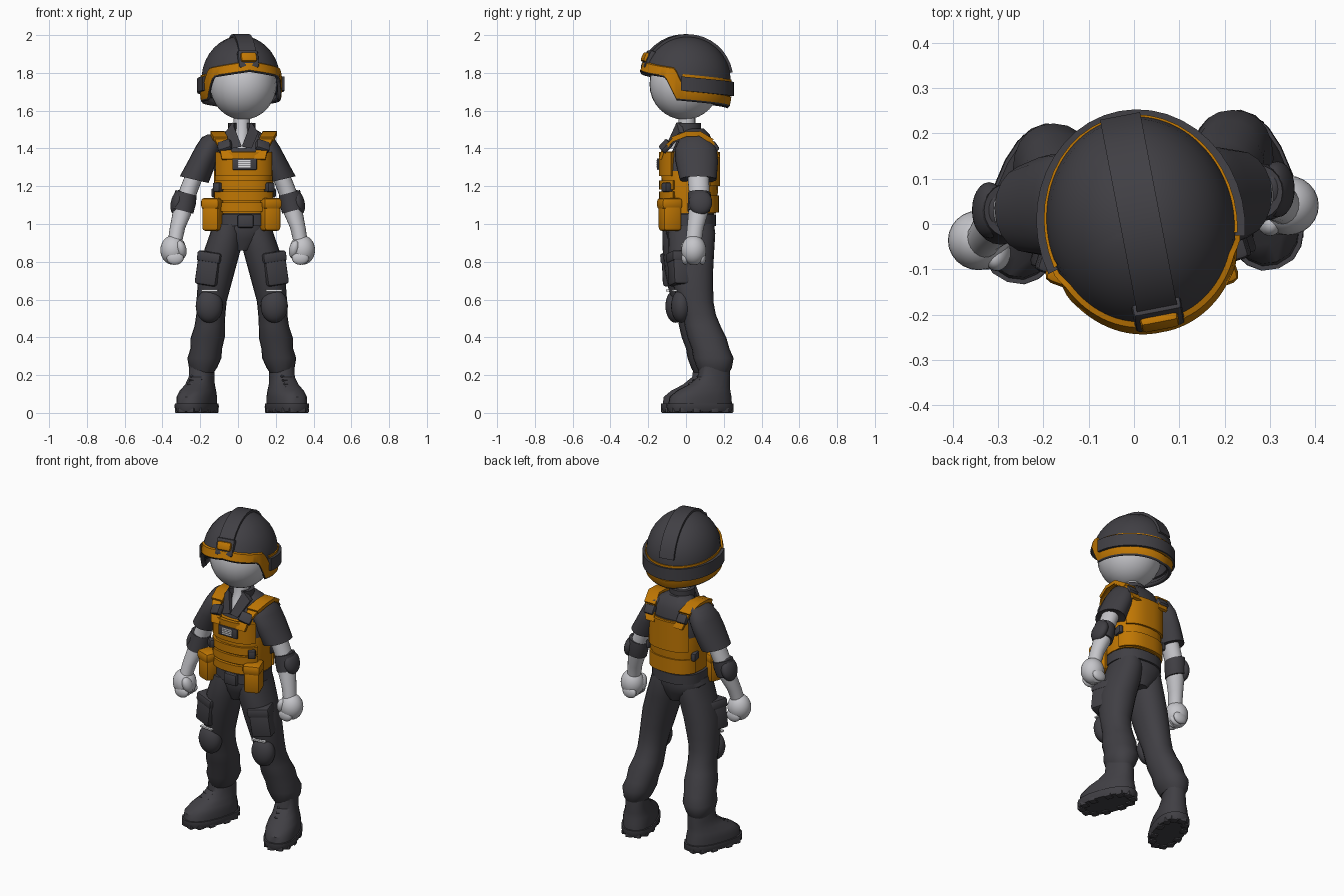
import bpy, bmesh
from math import sin, cos, asin, pi, radians, sqrt, copysign
from mathutils import Matrix, Vector, Euler

if "Cube" in bpy.data.objects:
    bpy.data.objects.remove(bpy.data.objects["Cube"])


def material(name, rgb):
    m = bpy.data.materials.new(name)
    m.use_nodes = True
    m.diffuse_color = (*rgb, 1)
    bsdf = next(n for n in m.node_tree.nodes if n.type == 'BSDF_PRINCIPLED')
    bsdf.inputs["Base Color"].default_value = (*rgb, 1)
    bsdf.inputs["Roughness"].default_value = 0.8
    return m


DARK = material("charcoal", (.052, .05, .058))
ORANGE = material("orange", (.53, .185, .001))
LIGHT = material("light_grey", (.56, .56, .59))
WHITE = material("white", (.8, .8, .82))
parts = []


def finish(name, bm, *mats):
    bmesh.ops.recalc_face_normals(bm, faces=bm.faces)
    mesh = bpy.data.meshes.new(name)
    bm.to_mesh(mesh)
    bm.free()
    for m in mats:
        mesh.materials.append(m)
    obj = bpy.data.objects.new(name, mesh)
    bpy.context.collection.objects.link(obj)
    parts.append(obj)
    return obj


def skin(name, mats, rows):
    """Join closed loops of points into a capped tube."""
    bm = bmesh.new()
    loops = [[bm.verts.new(p) for p in row] for row in rows]
    n = len(loops[0])
    for a, b in zip(loops, loops[1:]):
        for i in range(n):
            j = (i + 1) % n
            bm.faces.new((a[i], a[j], b[j], b[i]))
    bm.faces.new(loops[0])
    bm.faces.new(loops[-1])
    return finish(name, bm, *mats)


def unit(a, p):
    u, v = sin(a), -cos(a)
    return copysign(abs(u) ** (2 / p), u), copysign(abs(v) ** (2 / p), v)


def loft(name, mats, rings, s=1, c=0, dy=0, k=0, p=2, n=20):
    """Stack of rings (x, y, z, rx, ry, tilt), mirrored by s about x = c."""
    rows = []
    for x, y, z, rx, ry, *tilt in rings:
        row = []
        for i in range(n):
            u, v = unit(2 * pi * i / n, p)
            row.append((c + s * (x + rx * u), y + ry * v + dy + k * (1.45 - z),
                        z + (tilt[0] * u if tilt else 0)))
        rows.append(row)
    return skin(name, mats, rows)


def band(name, mat, c, rx, ry, z0, z1, a0, a1, t, p=2, slope=0):
    """Curved plate around a body, angles in degrees from the front."""
    rows = []
    for i in range(25):
        u, v = unit(radians(a0 + (a1 - a0) * i / 24), p)
        dz = slope * v * ry
        rows.append([(c[0] + (rx + o) * u, c[1] + (ry + o) * v, z + dz)
                     for o, z in ((-.01, z0), (t, z0), (t, z1), (-.01, z1))])
    return skin(name, [mat], rows)


def strap(name, mat, path, width, t):
    path = [Vector(q) for q in path]
    rows = []
    for i, q in enumerate(path):
        tangent = path[min(i + 1, len(path) - 1)] - path[max(i - 1, 0)]
        out = Vector((1, 0, 0)).cross(tangent).normalized() * t
        w = Vector((width / 2, 0, 0))
        rows.append([q - w, q + w, q + w + out, q - w + out])
    return skin(name, [mat], rows)


def place(loc, size, rot):
    return Matrix.LocRotScale(Vector(loc), Euler(rot), Vector(size))


def box(name, mat, loc, size, rot=(0, 0, 0), bevel=.01):
    bm = bmesh.new()
    bmesh.ops.create_cube(bm, size=1, matrix=Matrix.Diagonal((*size, 1)))
    if bevel:
        bmesh.ops.bevel(bm, geom=bm.edges[:], offset=bevel, segments=2, affect='EDGES', profile=.5)
    bm.transform(place(loc, (1, 1, 1), rot))
    return finish(name, bm, mat)


def ball(name, mat, loc, size, rot=(0, 0, 0)):
    bm = bmesh.new()
    bmesh.ops.create_uvsphere(bm, u_segments=24, v_segments=16, radius=1, matrix=place(loc, size, rot))
    return finish(name, bm, mat)


# Helmet shell with an orange trim following its cut-out edge
H, ZC = .236, 1.76


def brim(a):
    for (a0, z0), (a1, z1) in (((0, 1.805), (54, 1.775)), ((54, 1.775), (68, 1.655)), ((68, 1.655), (180, 1.612))):
        if a <= a1:
            return z0 + (z1 - z0) * (a - a0) / (a1 - a0)


def dome(a, z, off):
    d = (z - ZC) / H
    f = sqrt(max(0, 1 - d * d)) if d > 0 else 1 - .22 * d * d
    return ((.208 * f + off) * sin(a), -(.238 * f + off) * cos(a), z)


def helmet_shell():
    bm = bmesh.new()
    cols = []
    for i in range(90):
        deg = i * 4 - 180
        a, low, top = radians(deg), brim(abs(deg)), brim(max(0, abs(deg) - 12)) + .048
        pts = [dome(a, z, o) for z, o in ((low, .006), (low + .01, .012), (top, .011), (top + .004, 0))]
        phi = asin((top + .004 - ZC) / H)
        for k in range(1, 11):
            f = phi + (pi / 2 - phi) * k / 10
            pts.append(dome(a, ZC + H * sin(f), 0) if k < 10 else (0, 0, ZC + H))
        cols.append([bm.verts.new(q) for q in pts])
    for i in range(90):
        a, b = cols[i], cols[(i + 1) % 90]
        for r in range(len(a) - 1):
            face = bm.faces.new((a[r], b[r], b[r + 1], a[r + 1]))
            face.material_index = 1 if r in (1, 2) else 0
    bmesh.ops.remove_doubles(bm, verts=bm.verts, dist=.0001)
    obj = finish("helmet_shell", bm, DARK, ORANGE)
    mod = obj.modifiers.new("thickness", 'SOLIDIFY')
    mod.thickness, mod.offset = .025, -1
    mod.material_offset = mod.material_offset_rim = -1
    return obj


ridge = [(0, -.232 * cos(f), ZC + .23 * sin(f)) for f in (radians(20 + 10 * i) for i in range(16))]
head_parts = [
    helmet_shell(),
    ball("head", LIGHT, (.01, -.01, 1.74), (.177, .186, .188)),
    strap("helmet_ridge", DARK, ridge, .09, .015),
    band("helmet_strap_trim", ORANGE, (0, 0), .208, .238, 1.7, 1.788, 76, 284, .005, slope=-.1),
    band("helmet_strap", DARK, (0, 0), .212, .236, 1.7, 1.775, 74, 286, .018, slope=-.1),
    box("helmet_mount", DARK, (0, -.2, 1.868), (.11, .04, .1), (-.4, 0, 0)),
    box("helmet_mount_plate", ORANGE, (0, -.213, 1.88), (.085, .04, .05), (-.4, 0, 0)),
]
for o in head_parts:
    o.matrix_world = Matrix.Translation((.015, 0, 0)) @ Matrix.Rotation(.19, 4, 'Z')

# Neck, shirt, trousers top and belt
loft("neck", [LIGHT], [(.02, -.03, 1.40, .03, .06), (.02, -.01, 1.46, .045, .055),
                       (.02, .005, 1.52, .044, .044), (.02, .005, 1.64, .044, .044)])
loft("shirt", [DARK], [(.03, .02, 1.0, .145, .125), (.03, .02, 1.1, .14, .13), (.03, .025, 1.25, .15, .135),
                       (.03, .04, 1.38, .155, .115), (.03, .045, 1.44, .145, .095), (.025, .05, 1.475, .11, .075),
                       (.02, .035, 1.505, .068, .06)], p=2.4)
band("shirt_collar", DARK, (.02, .008), .06, .06, 1.45, 1.535, 35, 325, .012)
loft("trouser_hips", [DARK], [(.015, .02, .86, .05, .09), (.015, .02, .92, .135, .116),
                              (.015, .02, .97, .158, .13), (.025, .02, 1.03, .145, .125)], p=2.3)
band("belt", DARK, (.025, .02), .148, .13, .99, 1.05, 0, 360, .01, p=2.4)
box("belt_buckle", DARK, (.04, -.125, 1.015), (.085, .03, .07))

# Vest with dark openings under the arms
C = (.03, .02)
vest = loft("vest", [ORANGE, DARK], [(.03, .02, 1.055, .153, .138), (.03, .02, 1.16, .157, .148),
            (.03, .02, 1.28, .158, .152), (.03, .025, 1.35, .15, .147), (.03, .03, 1.385, .135, .135)], p=2.5)
for f in vest.data.polygons:
    f.material_index = 1 if f.center.z > 1.28 and (abs(f.normal.x) > .7 or f.normal.z > .9) else 0
band("chest_panel", ORANGE, C, .156, .15, 1.255, 1.38, -58, 58, .014, p=2.5)
band("back_panel", ORANGE, C, .156, .15, 1.2, 1.38, 128, 232, .01, p=2.5)
for i, z in enumerate((1.065, 1.125, 1.183)):
    band(f"vest_bar_{i}", ORANGE, C, .155, .146, z, z + .048, -62, 62, .016, p=2.5)
band("vest_back_bar", ORANGE, C, .155, .146, 1.06, 1.15, 110, 250, .008, p=2.5)
box("chest_patch", DARK, (.035, -.148, 1.317), (.13, .012, .06), bevel=.004)
for i in range(4):
    box(f"patch_stripe_{i}", WHITE, (.033, -.155, 1.303 + .0105 * i), (.065, .004, .007), bevel=0)

# Parts that come in pairs
for s, side in ((1, "left"), (-1, "right")):
    nm = lambda t: f"{side}_{t}"
    X = .03
    path = [(.085, -.13, 1.34), (.095, -.115, 1.385), (.122, -.07, 1.435), (.138, 0, 1.462),
            (.138, .07, 1.465), (.118, .135, 1.425), (.095, .165, 1.35)]
    strap(nm("shoulder_strap"), ORANGE, [(X + s * x, y, z) for x, y, z in path], .06, .016)
    strap(nm("shoulder_pad"), ORANGE, [(X + s * x, y, z + .005) for x, y, z in path[2:6]], .075, .022)
    box(nm("front_buckle"), DARK, (X + s * .1, -.108, 1.412), (.075, .035, .062), (-.7, s * .3, s * .25))
    box(nm("back_buckle"), DARK, (X + s * .112, .15, 1.41), (.065, .035, .055), (.6, 0, 0))
    box(nm("waist_clip"), DARK, (X + s * .135, -.1, 1.195), (.045, .05, .05), (0, 0, s * .6))
    box(nm("rear_clip"), DARK, (X + s * .152, .085, 1.165), (.03, .06, .05), (0, 0, -s * .2))
    # Collar flap
    flap = [(.05, -.05, 1.538), (0, -.108, 1.41), (.052, -.11, 1.4), (.088, -.035, 1.485)]
    skin(nm("collar_flap"), [DARK], [[(.02 + s * x, y + o, z) for x, y, z in flap] for o in (0, .025)])
    # Hip pouch
    px = .0175 + s * .15
    box(nm("pouch"), ORANGE, (px, -.085, 1.038), (.095, .105, .15), (0, 0, s * .35), .018)
    box(nm("pouch_flap"), ORANGE, (px, -.087, 1.108), (.104, .116, .06), (0, 0, s * .35), .018)
    # Arm
    k = .02 if s > 0 else -.12
    c = .005 if s > 0 else -.008
    kw = dict(s=s, c=c, k=k)
    loft(nm("sleeve"), [DARK], [(.11, .05, 1.475, .04, .05), (.128, .05, 1.46, .055, .08),
         (.15, .052, 1.4, .066, .11, .01), (.18, .055, 1.33, .07, .112, .015),
         (.224, .06, 1.235, .076, .098, .018), (.222, .06, 1.24, .055, .07, .018)], **kw)
    loft(nm("arm"), [LIGHT], [(.205, .06, 1.3, .05, .058), (.245, .063, 1.2, .05, .056), (.275, .065, 1.12, .05, .052),
         (.29, .055, 1.05, .05, .052), (.312, .04, .98, .041, .044), (.325, .03, .91, .038, .042)], **kw)
    loft(nm("elbow_band"), [DARK], [(.267, .065, 1.165, .056, .06, .015), (.275, .065, 1.12, .06, .062, .015),
         (.286, .06, 1.07, .057, .06, .015)], **kw)
    ball(nm("elbow_pad"), DARK, (c + s * .312, .07 + k * .33, 1.115), (.035, .062, .068), (0, -s * .25, 0))
    hy = .03 + k * .55
    ball(nm("fist"), LIGHT, (c + s * .335, hy, .862), (.068, .066, .078))
    ball(nm("thumb"), LIGHT, (c + s * .293, hy - .03, .865), (.028, .035, .05), (.4, s * .2, 0))
    for i in range(4):
        ball(nm(f"finger_{i}"), LIGHT, (c + s * .325, hy - .045 + .03 * i, .82), (.045, .02, .036))
    # Leg
    dy = .01 if s > 0 else -.02
    loft(nm("trouser_leg"), [DARK], [(.076, .02, 1.0, .078, .118), (.082, .02, .95, .086, .125), (.1, .018, .87, .096, .122),
         (.13, .02, .76, .096, .114), (.148, .03, .66, .087, .104), (.16, .04, .59, .08, .095),
         (.164, .06, .52, .077, .088), (.17, .078, .46, .08, .095), (.18, .1, .4, .09, .103), (.188, .12, .34, .084, .1),
         (.198, .135, .29, .09, .107), (.205, .14, .24, .075, .093), (.207, .14, .215, .06, .08)],
         s=s, c=.02, dy=dy, p=2.2)
    box(nm("thigh_pocket"), DARK, (.02 + s * .17, -.04 + dy, .76), (.12, .11, .17), (0, -s * .15, s * .3), .015)
    box(nm("pocket_flap"), DARK, (.02 + s * .16, -.043 + dy, .825), (.13, .12, .055), (0, -s * .15, s * .3), .012)
    ball(nm("knee_pad"), DARK, (.02 + s * .172, -.035 + dy, .565), (.072, .054, .088))
    box(nm("knee_trim"), WHITE, (.02 + s * .17, -.073 + dy, .648), (.085, .02, .009), (0, 0, s * .1), 0)
    # Boot, built with its ankle at the origin
    boot = [
        loft(nm("boot"), [DARK], [(0, -.08, .04, .09, .175), (0, -.078, .085, .091, .17), (0, -.06, .118, .084, .145),
             (0, -.028, .15, .07, .112), (0, -.002, .19, .064, .086), (0, 0, .25, .062, .08)], p=2.3),
        loft(nm("boot_sole"), [DARK], [(0, -.08, .008, .09, .175), (0, -.08, .03, .099, .183),
             (0, -.08, .05, .097, .183)], p=2.4)]
    for i in range(12):
        u, v = unit(2 * pi * (i + .5) / 12, 2.4)
        boot.append(box(nm(f"tread_{i}"), DARK, (.074 * u, -.08 + .156 * v, .014), (.042, .042, .028), bevel=.006))
    for i in range(4):
        boot.append(box(nm(f"lace_{i}"), DARK, (0, -.15 + .025 * i, .133 + .02 * i), (.07, .014, .012), (.6, 0, .2), .004))
    for o in boot:
        o.matrix_world = Matrix.Translation((.02 + s * .212, .14 + dy, 0)) @ Matrix.Rotation(s * .34, 4, 'Z')

# Smooth shading with sharp creases kept
bpy.ops.object.select_all(action='DESELECT')
for o in parts:
    o.select_set(True)
bpy.context.view_layer.objects.active = parts[0]
bpy.ops.object.shade_smooth_by_angle(angle=radians(40))
